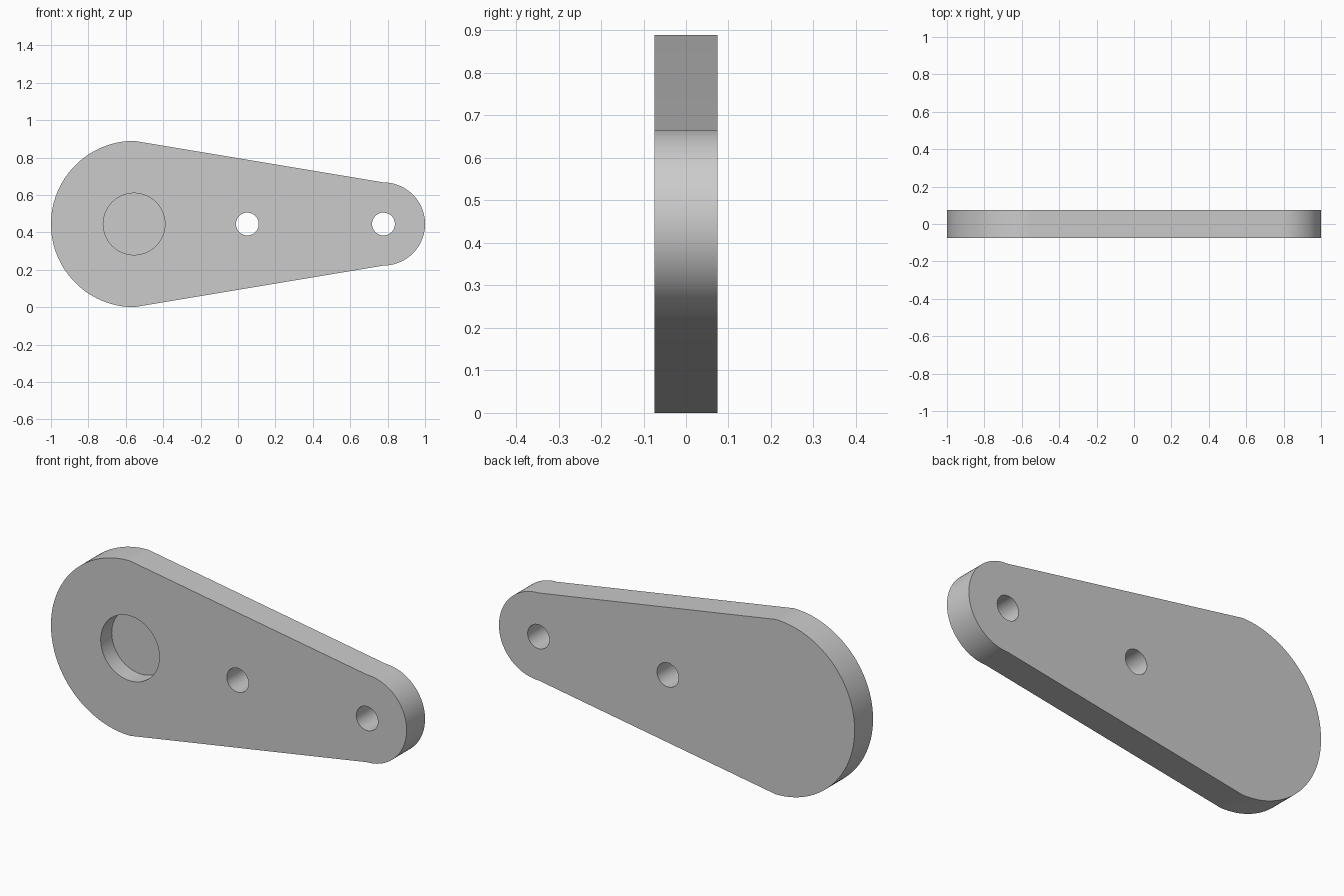
import bpy
import bmesh
from math import sin, cos, pi, radians

cube = bpy.data.objects.get("Cube")
if cube:
    bpy.data.objects.remove(cube, do_unlink=True)

UNIT = 4 / 9                  # big end radius; the plate is 4.5 units long
BIG_R, SMALL_R = UNIT, UNIT / 2
BIG_X, SMALL_X = UNIT - 1, 1 - UNIT / 2
MID_Z = UNIT
HALF = UNIT / 6               # half thickness

grey = bpy.data.materials.new("plain grey")
grey.use_nodes = True
colour = (0.6, 0.6, 0.6, 1)
grey.diffuse_color = colour
grey.node_tree.nodes["Principled BSDF"].inputs["Base Color"].default_value = colour


def arc(cx, r, start, end, steps):
    """Points of an arc in the front plane."""
    angles = [radians(start + (end - start) * i / steps) for i in range(steps + 1)]
    return [(cx + r * cos(a), MID_Z + r * sin(a)) for a in angles]


def prism(name, outline, y0, y1):
    """Extrude an x-z outline from y0 to y1."""
    bm = bmesh.new()
    face = bm.faces.new([bm.verts.new((x, y0, z)) for x, z in outline])
    ext = bmesh.ops.extrude_face_region(bm, geom=[face])
    moved = [v for v in ext["geom"] if isinstance(v, bmesh.types.BMVert)]
    bmesh.ops.translate(bm, verts=moved, vec=(0, y1 - y0, 0))
    bmesh.ops.recalc_face_normals(bm, faces=bm.faces)
    mesh = bpy.data.meshes.new(name)
    bm.to_mesh(mesh)
    bm.free()
    mesh.materials.append(grey)
    obj = bpy.data.objects.new(name, mesh)
    bpy.context.collection.objects.link(obj)
    return obj


# Tapered plate: two half rounds joined by straight edges
outline = arc(SMALL_X, SMALL_R, -90, 90, 64) + arc(BIG_X, BIG_R, 90, 270, 64)
plate = prism("lever_plate", outline, -HALF, HALF)

# Blind pocket in the big end and two through holes
bores = [
    ("pocket_cutter", BIG_X, 0.165, 0.015),
    ("middle_hole_cutter", 0.05, 0.061, HALF * 2),
    ("end_hole_cutter", SMALL_X, 0.061, HALF * 2),
]
cutters = []
for name, x, radius, depth_y in bores:
    cutter = prism(name, arc(x, radius, 0, 360, 64)[:-1], -HALF * 2, depth_y)
    cutter.hide_render = True
    cutters.append(cutter)
    mod = plate.modifiers.new(name, "BOOLEAN")
    mod.operation = "DIFFERENCE"
    mod.solver = "EXACT"
    mod.object = cutter

# Apply the cuts, drop the cutters and smooth the rounds
bpy.ops.object.select_all(action="DESELECT")
plate.select_set(True)
bpy.context.view_layer.objects.active = plate
for mod in list(plate.modifiers):
    bpy.ops.object.modifier_apply(modifier=mod.name)
for cutter in cutters:
    bpy.data.objects.remove(cutter, do_unlink=True)
bpy.ops.object.shade_smooth_by_angle(angle=radians(30))
